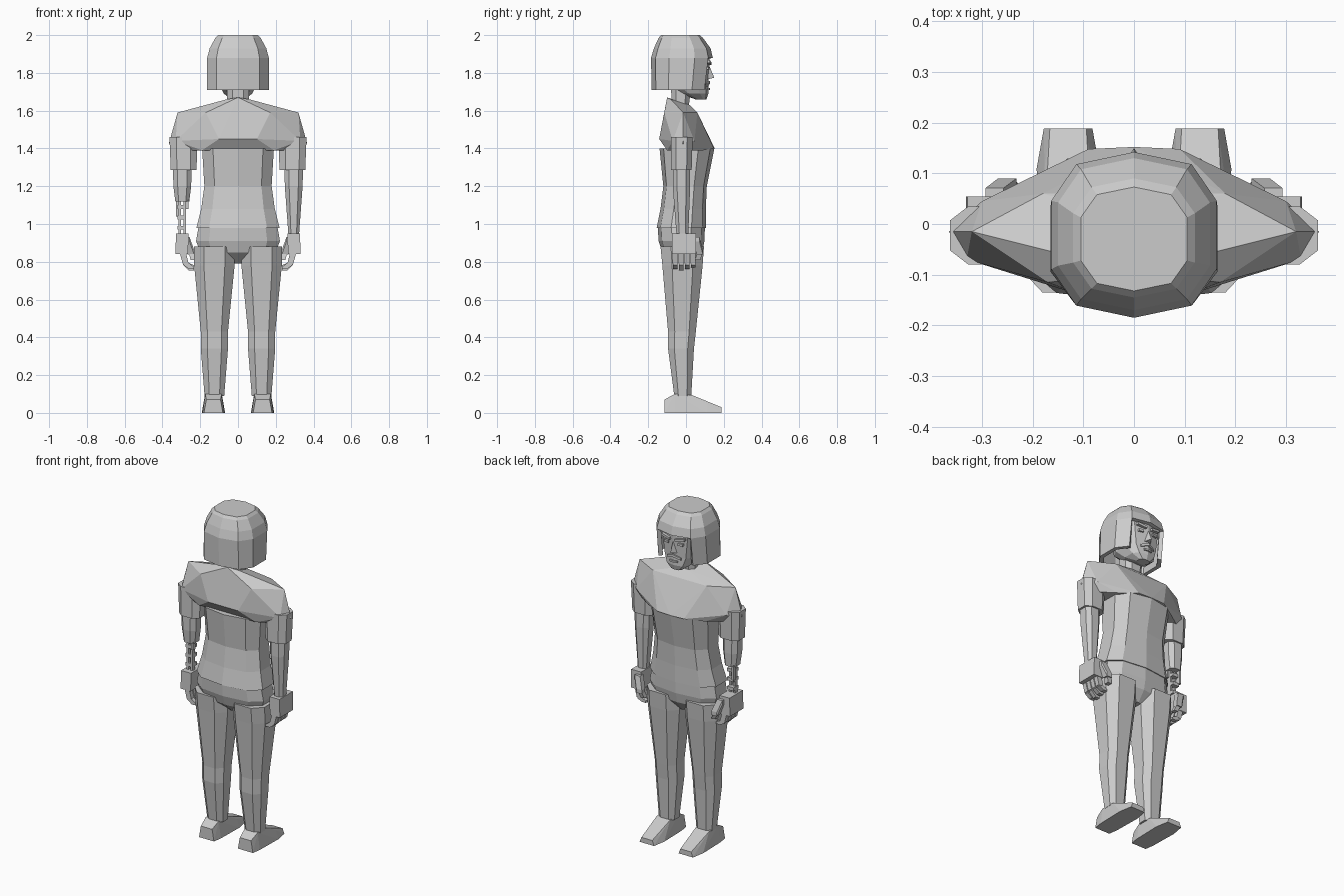
import bpy, bmesh, math
from itertools import product
from mathutils import Vector

default_cube = bpy.data.objects.get("Cube")
if default_cube:
    bpy.data.objects.remove(default_cube)

shade = 0.6
colour = (shade, shade, shade, 1)
grey = bpy.data.materials.new("plain grey")
grey.use_nodes = True
grey.diffuse_color = colour
grey.node_tree.nodes["Principled BSDF"].inputs["Base Color"].default_value = colour


def finish(bm, name):
    bmesh.ops.recalc_face_normals(bm, faces=bm.faces)
    mesh = bpy.data.meshes.new(name)
    bm.to_mesh(mesh)
    bm.free()
    mesh.materials.append(grey)
    obj = bpy.data.objects.new(name, mesh)
    bpy.context.scene.collection.objects.link(obj)
    return obj


def ring(centre_x, height, half_width, back, front, sides):
    """Rounded-box cross-section that touches the given limits."""
    angles = [math.tau * (i + 0.5) / sides for i in range(sides)]
    soften = lambda value: math.copysign(abs(value) ** 0.75, value)
    xs = [soften(math.cos(angle)) for angle in angles]
    ys = [soften(math.sin(angle)) for angle in angles]
    middle, depth = (back + front) / 2, (front - back) / 2
    return [Vector((centre_x + half_width * x / max(xs), middle + depth * y / max(ys), height))
            for x, y in zip(xs, ys)]


def loft(name, *sections, centre_x=0, sides=10, skip=None):
    """Skin over (height, half width, back, front) sections; skip leaves an opening."""
    bm = bmesh.new()
    rows = [[bm.verts.new(point) for point in ring(centre_x, *section, sides)]
            for section in sections]
    for lower, upper in zip(rows, rows[1:]):
        for i in range(sides):
            corners = (lower[i - 1], lower[i], upper[i], upper[i - 1])
            middle = sum((v.co for v in corners), Vector()) / len(corners)
            if not (skip and skip(middle)):
                bm.faces.new(corners)
    if not skip:
        bm.faces.new(rows[0])
    bm.faces.new(rows[-1])
    return finish(bm, name)


def hull(name, points, signs=(1,)):
    """Faceted solid around corner points, repeated for each sign of x."""
    bm = bmesh.new()
    corners = {(sign * x, y, z) for x, y, z in points for sign in signs}
    for corner in sorted(corners):
        bm.verts.new(corner)
    bmesh.ops.convex_hull(bm, input=bm.verts)
    inner = [vert for vert in bm.verts if not vert.link_faces]
    bmesh.ops.delete(bm, geom=inner, context='VERTS')
    return finish(bm, name)


def bar(name, start, end, half_size, side):
    """Straight block running from start to end."""
    offsets = [Vector(signs) * Vector(half_size) for signs in product((-1, 1), repeat=3)]
    return hull(name, [Vector(tip) + offset for tip in (start, end) for offset in offsets], (side,))


BOTH = (1, -1)
LEG_X, ARM_X = 0.125, 0.295
SHOE_X = 0.13

# Shirt: body, then the faceted chest and shoulder yoke
loft("shirt_body", (0.98, 0.22, -0.155, 0.105), (1.08, 0.195, -0.135, 0.105),
     (1.2, 0.178, -0.12, 0.11), (1.4, 0.19, -0.14, 0.15))
collar = [(0, -0.1, 1.67), (0.06, -0.08, 1.66), (0.04, 0.02, 1.63)]
shoulder = [(0.32, -0.015, 1.59), (0.365, -0.015, 1.43), (0.35, -0.02, 1.39),
            (0.33, -0.07, 1.44), (0.3, 0.045, 1.44)]
chest = [(0.18, 0.06, 1.59), (0.09, 0.148, 1.4), (0, 0.152, 1.4), (0.19, 0.09, 1.39)]
back = [(0.17, -0.115, 1.59), (0.1, -0.142, 1.45), (0.19, -0.1, 1.39)]
hull("shirt_yoke", collar + shoulder + chest + back, BOTH)

# Trousers
loft("hips", (0.79, 0.035, -0.06, 0.04), (0.85, 0.2, -0.125, 0.085),
     (0.91, 0.222, -0.145, 0.098), (0.99, 0.208, -0.15, 0.1))


def build_limbs(side, label):
    loft(label + "_trouser_leg", (0.09, 0.052, -0.062, 0.028), (0.34, 0.072, -0.095, 0.042),
         (0.43, 0.072, -0.095, 0.052), (0.78, 0.107, -0.125, 0.088), (0.88, 0.108, -0.135, 0.095),
         centre_x=side * LEG_X, sides=8)

    # Shoe: half width and height at steps from heel to toe, over a flat sole
    steps = ((-0.115, 0.05, 0.07), (-0.06, 0.058, 0.1), (0.03, 0.06, 0.095),
             (0.11, 0.062, 0.05), (0.188, 0.048, 0.03))
    sole = [(SHOE_X + sign * width, y, 0) for y, width, top in steps for sign in BOTH]
    upper = [(SHOE_X + sign * width * 0.75, y, top) for y, width, top in steps for sign in BOTH]
    hull(label + "_shoe", sole + upper, (side,))

    # Sleeve with a forearm below it; the right one ends early
    loft(label + "_sleeve", (1.285, 0.068, -0.08, 0.03), (1.46, 0.075, -0.08, 0.035),
         centre_x=side * 0.288, sides=8)
    elbow = (1.2, 0.047, -0.07, 0.022)
    wrist = (0.94, 0.028, -0.05, 0.012) if side > 0 else (1.12, 0.037, -0.062, 0.018)
    loft(label + "_forearm", wrist, elbow, (1.32, 0.05, -0.07, 0.02),
         centre_x=side * ARM_X, sides=8)

    # Hand: wrist block, curled fingers and thumb
    bar(label + "_palm", (0.298, -0.01, 0.85), (ARM_X, -0.01, 0.94), (0.033, 0.064, 0.01), side)
    for finger in range(4):
        y = 0.032 * finger - 0.058
        knuckle = Vector((0.277, y, 0.79))
        tip = Vector((0.247, y, 0.76 + 0.008 * abs(finger - 1)))
        bar(label + "_finger", (0.29, y, 0.84), knuckle, (0.016, 0.013, 0), side)
        bar(label + "_fingertip", knuckle, tip, (0.013, 0.012, 0.006), side)
    thumb = Vector((0.25, 0.074, 0.85))
    bar(label + "_thumb", (0.275, 0.055, 0.92), thumb, (0.018, 0.016, 0.012), side)
    bar(label + "_thumb_tip", thumb, (0.237, 0.062, 0.81), (0.013, 0.014, 0), side)


build_limbs(1, "left")
build_limbs(-1, "right")

# Bare mechanical linkage and torn skin in the right forearm
for shift in BOTH:
    rod_x = ARM_X + shift * 0.014
    bar("arm_rod", (rod_x, -0.03, 0.94), (rod_x, -0.03, 1.14), (0.007, 0.012, 0), -1)
    flap = Vector((ARM_X + shift * 0.025, shift * 0.02 - 0.02, 1.13))
    bar("torn_skin", flap, flap - Vector((0, 0, 0.07 + shift * 0.02)), (0.007, 0.012, 0), -1)
for joint in range(3):
    z = 0.98 + joint * 0.055
    bar("arm_joint", (0.285, -0.02, z), (0.31, -0.02, z), (0.01, 0.022, 0.01), -1)

# Neck and head
loft("neck", (1.6, 0.055, -0.075, 0.012), (1.75, 0.06, -0.08, 0.03), sides=8)
loft("head", (1.66, 0.035, 0.05, 0.108), (1.69, 0.075, -0.03, 0.118), (1.74, 0.1, -0.1, 0.118),
     (1.87, 0.122, -0.14, 0.125), (1.93, 0.11, -0.13, 0.105))

# Facial features
hull("nose", [(0, 0.12, 1.845), (0, 0.15, 1.775), (0.024, 0.11, 1.765)], BOTH)
for side in BOTH:
    bar("moustache", (0, 0.118, 1.75), (0.045, 0.105, 1.735), (0, 0.01, 0.007), side)
    bar("lower_lip", (0, 0.116, 1.715), (0.025, 0.112, 1.715), (0, 0.01, 0.005), side)
    bar("brow", (0.018, 0.122, 1.85), (0.075, 0.113, 1.86), (0, 0.013, 0.007), side)
    bar("eye", (0.032, 0.113, 1.825), (0.062, 0.108, 1.825), (0, 0.012, 0.007), side)

# Bobbed hair, open over the face
hair = loft("hair", (1.71, 0.165, -0.182, 0.12), (1.88, 0.163, -0.185, 0.142),
            (1.93, 0.15, -0.17, 0.13), (1.985, 0.12, -0.145, 0.09), (2, 0.105, -0.132, 0.073),
            skip=lambda middle: middle.z < 1.88 and middle.y > 0.09)
shell = hair.modifiers.new("thickness", 'SOLIDIFY')
shell.thickness = 0.025
shell.offset = -1
